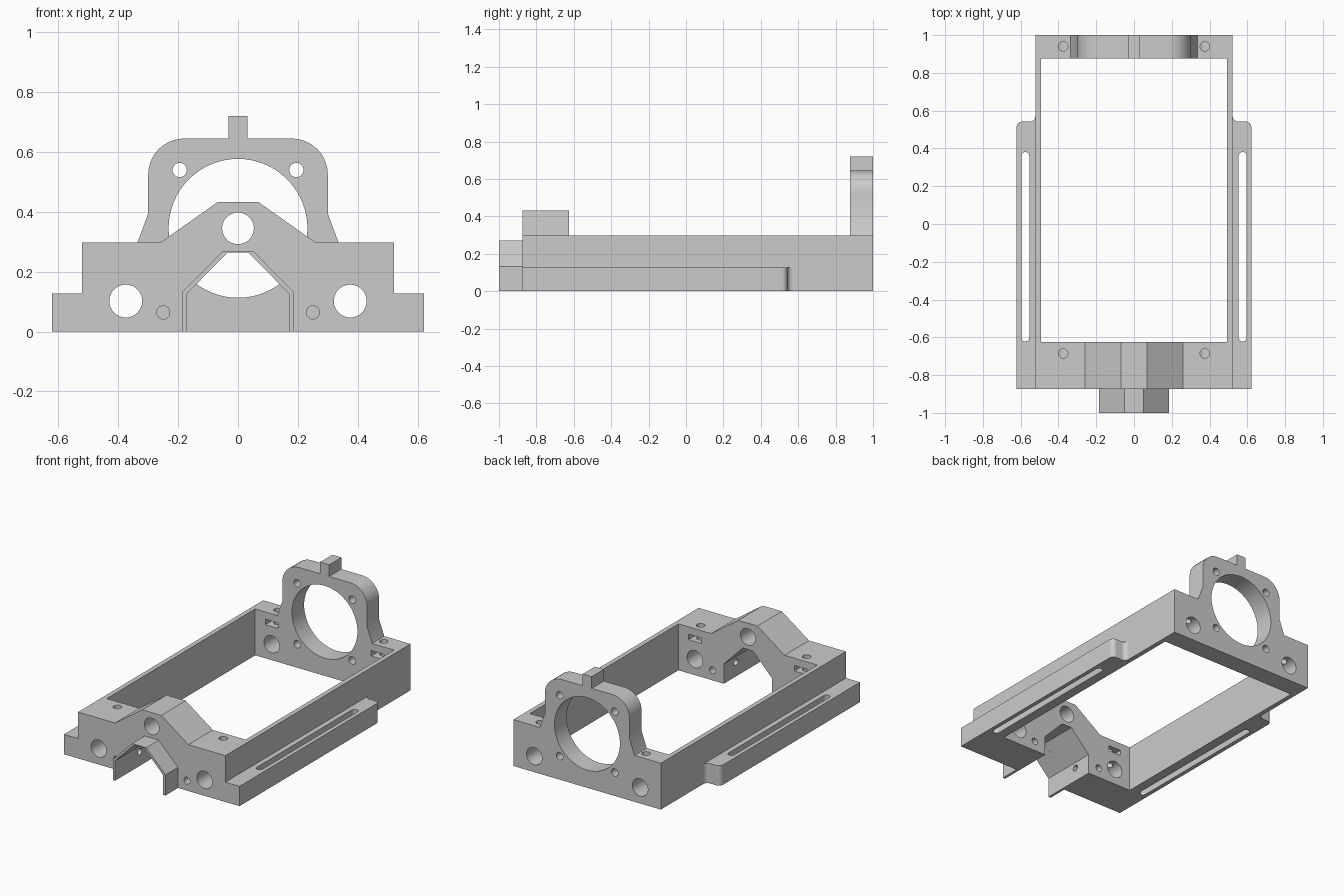
import bpy, bmesh, math
from mathutils import Vector

if "Cube" in bpy.data.objects:
    bpy.data.objects.remove(bpy.data.objects["Cube"])

grey = bpy.data.materials.new("light_grey")
grey.use_nodes = True
grey.diffuse_color = (0.6, 0.6, 0.6, 1)
grey.node_tree.nodes["Principled BSDF"].inputs["Base Color"].default_value = (0.6, 0.6, 0.6, 1)

# Place profile coordinates (u, v) and depth w in space, by extrusion axis
PLACE = {
    "x": lambda u, v, w: Vector((w, u, v)),
    "y": lambda u, v, w: Vector((u, w, v)),
    "z": lambda u, v, w: Vector((u, v, w)),
}


def prism(name, outline, axis, start, end):
    bm = bmesh.new()
    verts = [bm.verts.new(PLACE[axis](u, v, start)) for u, v in outline]
    face = bm.faces.new(verts)
    extruded = bmesh.ops.extrude_face_region(bm, geom=[face])["geom"]
    shift = PLACE[axis](0, 0, end - start)
    bmesh.ops.translate(bm, vec=shift, verts=[g for g in extruded if isinstance(g, bmesh.types.BMVert)])
    bmesh.ops.recalc_face_normals(bm, faces=bm.faces)
    mesh = bpy.data.meshes.new(name)
    bm.to_mesh(mesh)
    bm.free()
    mesh.materials.append(grey)
    obj = bpy.data.objects.new(name, mesh)
    bpy.context.collection.objects.link(obj)
    return obj


def arc(cu, cv, r, a0, a1, n=10):
    angles = [math.radians(a0 + (a1 - a0) * i / n) for i in range(n + 1)]
    return [(cu + r * math.cos(a), cv + r * math.sin(a)) for a in angles]


def circle(cu, cv, r, n=32):
    return arc(cu, cv, r, 0, 360, n)[:-1]


def rect(u0, u1, v0, v1):
    return [(u0, v0), (u1, v0), (u1, v1), (u0, v1)]


def mirrored(half):
    """Close a half outline (u > 0) by reflecting it about u = 0."""
    return half + [(-u, v) for u, v in reversed(half)]


def flip(outline, side):
    return [(side * u, v) for u, v in outline]


def cut(obj, outline, axis, start, end):
    tool = prism("cutter", outline, axis, start, end)
    tool.hide_render = True
    mod = obj.modifiers.new("cut", "BOOLEAN")
    mod.operation, mod.solver, mod.object = "DIFFERENCE", "EXACT", tool
    bpy.context.view_layer.objects.active = obj
    bpy.ops.object.modifier_apply(modifier=mod.name)
    bpy.data.objects.remove(tool)


def finish(obj):
    bpy.ops.object.select_all(action="DESELECT")
    obj.select_set(True)
    bpy.context.view_layer.objects.active = obj
    bpy.ops.object.shade_smooth_by_angle(angle=math.radians(30))


FRONT, INNER_FRONT, INNER_BACK, BACK = -0.873, -0.626, 0.877, 1.0
WALL_TOP, FLANGE_TOP = 0.297, 0.127
AXIS_Z = 0.345

# Front block with stepped sides and a raised middle
front = prism("front_block", mirrored([
    (0.622, 0), (0.622, FLANGE_TOP), (0.522, FLANGE_TOP), (0.522, WALL_TOP),
    (0.26, WALL_TOP), (0.068, 0.433)]), "y", FRONT, INNER_FRONT)
tunnel = mirrored([(0.17, -0.1), (0.17, 0.127), (0.035, 0.265)])
cut(front, tunnel, "y", -1.1, 0)
cut(front, circle(0, AXIS_Z, 0.053), "y", -1.1, 0)

# Rear plate with a round motor opening, rounded shoulders and a top tab
rear = prism("rear_plate", mirrored(
    [(0.522, 0), (0.522, WALL_TOP), (0.336, WALL_TOP), (0.30, 0.395)]
    + arc(0.18, 0.525, 0.12, 0, 90)
    + [(0.032, 0.645), (0.032, 0.72)]), "y", INNER_BACK, BACK)
cut(rear, circle(0, AXIS_Z, 0.232, 64), "y", 0.5, 1.5)

for side in (-1, 1):
    # Rod holes, fixing holes and motor screws
    cut(front, circle(side * 0.375, 0.102, 0.055), "y", -1.1, 0)
    cut(rear, circle(side * 0.375, 0.102, 0.055), "y", 0.5, 1.5)
    cut(front, circle(side * 0.25, 0.064, 0.022, 24), "y", -1.1, 0)
    for z in (AXIS_Z - 0.195, AXIS_Z + 0.195):
        cut(rear, circle(side * 0.195, z, 0.024, 24), "y", 0.5, 1.5)
    # Clamp screw shafts from the top and their nut slots
    for block, y, inner in ((front, -0.685, INNER_FRONT), (rear, 0.94, INNER_BACK)):
        depth = 2 * y - inner + math.copysign(0.02, inner - y)
        cut(block, circle(side * 0.375, y, 0.025, 24), "z", 0.11, 0.5)
        ends = (depth, inner + 0.05) if block is front else (inner - 0.05, depth)
        slot = rect(side * 0.375 - 0.045, side * 0.375 + 0.045, 0.215, 0.25)
        cut(block, slot, "y", *ends)
    # Cross hole in the tunnel cheek
    cut(front, circle(-0.75, 0.09, 0.02, 24), "x", side * 0.15, side * 0.26)

# Hood: thin folded shell in front of the tunnel
hood_half = [(0.186, 0), (0.186, 0.132), (0.05, 0.27)]
hood_inner = [(0.035, 0.264), (0.17, 0.127), (0.17, 0)]
hood = prism("tunnel_hood", hood_half + [(-u, v) for u, v in reversed(hood_half)]
             + [(-u, v) for u, v in reversed(hood_inner)] + hood_inner, "y", -1.0, FRONT)

parts = [front, rear, hood]
for side, label in ((1, "left"), (-1, "right")):
    # Long side wall
    parts.append(prism(label + "_side_wall", flip(rect(0.492, 0.522, INNER_FRONT, INNER_BACK), side),
                       "z", 0, WALL_TOP))
    # Mounting flange with rounded end, blend fillet and long slot
    flange = prism(label + "_flange", flip(
        [(0.522, INNER_FRONT), (0.622, INNER_FRONT)]
        + arc(0.592, 0.512, 0.03, 0, 90, 8)
        + arc(0.552, 0.572, 0.03, 270, 180, 8), side), "z", 0, FLANGE_TOP)
    cut(flange, flip(arc(0.575, 0.36, 0.021, 0, 180) + arc(0.575, -0.601, 0.021, 180, 360), side),
        "z", -0.1, 0.5)
    parts.append(flange)

for part in parts:
    finish(part)
